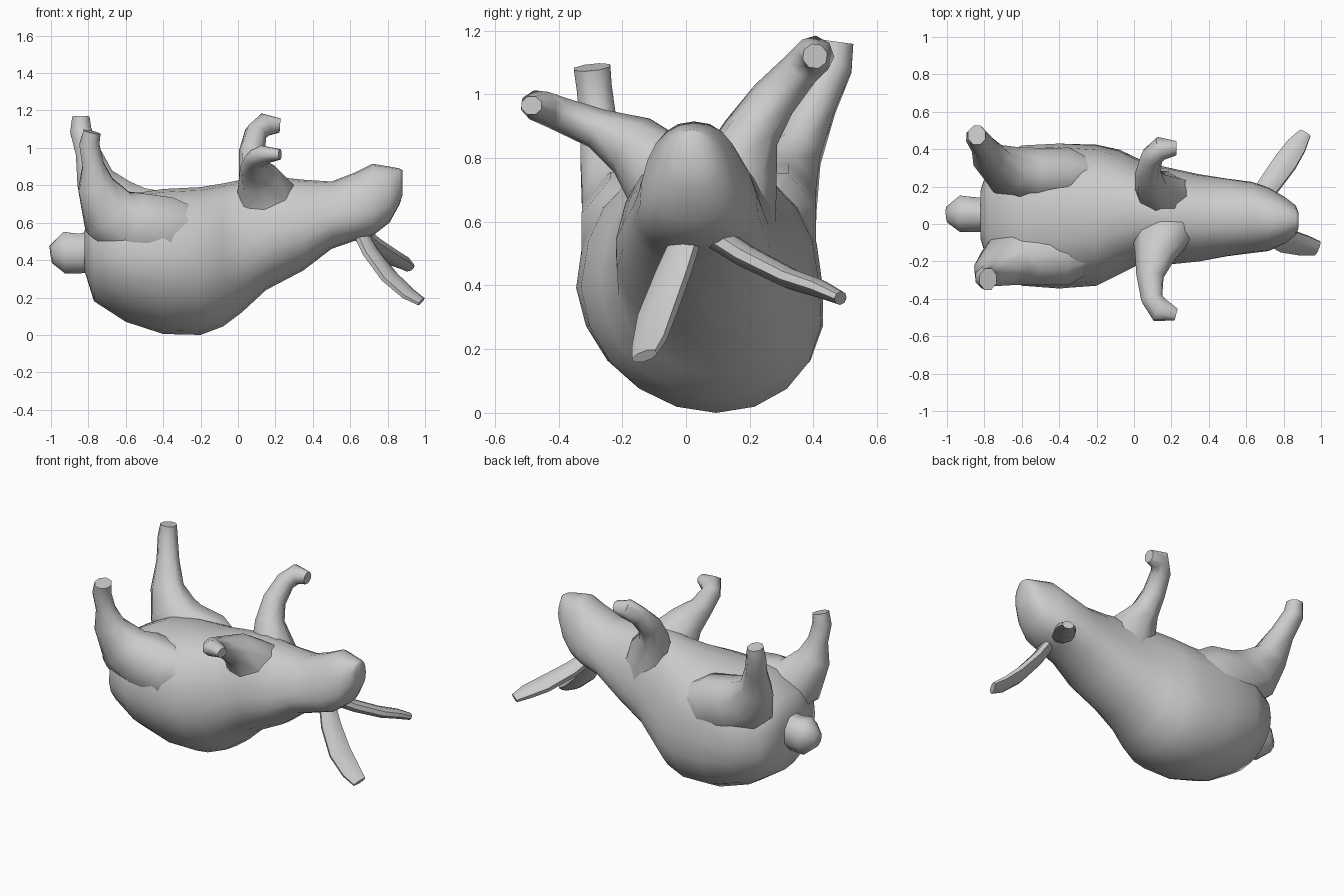
import bpy
import math
from mathutils import Vector


def skin(name, rings, angle=55):
    """Bridge a list of equal-length rings into a capped, smooth mesh."""
    n = len(rings[0])
    verts = [p for r in rings for p in r]
    faces = [list(range(n))[::-1], list(range(len(verts) - n, len(verts)))]
    for i in range(len(rings) - 1):
        for j in range(n):
            k = (j + 1) % n
            faces.append([i * n + j, i * n + k, (i + 1) * n + k, (i + 1) * n + j])
    me = bpy.data.meshes.new(name)
    me.from_pydata(verts, [], faces)
    me.shade_smooth()
    me.set_sharp_from_angle(angle=math.radians(angle))
    ob = bpy.data.objects.new(name, me)
    bpy.context.collection.objects.link(ob)
    return ob


def limb(name, path, wide, sides=8):
    """Tube through (x, y, z, half width, half thickness) points."""
    pts = [Vector(p[:3]) for p in path]
    rings = []
    for i, p in enumerate(path):
        t = (pts[min(i + 1, len(pts) - 1)] - pts[max(i - 1, 0)]).normalized()
        u = Vector(wide)
        u = (u - t * u.dot(t)).normalized()
        v = t.cross(u)
        rings.append([pts[i] + u * p[3] * math.cos(a) + v * p[4] * math.sin(a)
                      for a in (2 * math.pi * (j + .5) / sides for j in range(sides))])
    return skin(name, rings)


# Body and head: x, z low, z high, y low, y high, top pinch, sideways lean
sections = [
    (-0.82, 0.34, 0.56, -0.08, 0.18, 0.0, 0.0),
    (-0.77, 0.18, 0.66, -0.25, 0.34, 0.0, 0.02),
    (-0.60, 0.07, 0.75, -0.33, 0.42, 0.0, 0.04),
    (-0.40, 0.005, 0.78, -0.345, 0.43, 0.03, 0.05),
    (-0.20, 0.0, 0.79, -0.33, 0.42, 0.06, 0.05),
    (-0.08, 0.045, 0.81, -0.27, 0.39, 0.12, 0.04),
    (0.02, 0.12, 0.83, -0.22, 0.34, 0.18, 0.03),
    (0.15, 0.24, 0.85, -0.22, 0.30, 0.2, 0.02),
    (0.35, 0.345, 0.83, -0.20, 0.26, 0.2, 0.01),
    (0.50, 0.46, 0.82, -0.17, 0.24, 0.2, 0.0),
    (0.63, 0.505, 0.87, -0.15, 0.22, 0.2, 0.0),
    (0.72, 0.53, 0.915, -0.14, 0.19, 0.2, 0.0),
    (0.81, 0.60, 0.90, -0.10, 0.14, 0.15, 0.0),
    (0.865, 0.70, 0.89, -0.06, 0.10, 0.1, 0.0),
    (0.88, 0.75, 0.88, -0.02, 0.06, 0.0, 0.0),
]


def section(x, z0, z1, y0, y1, pinch, lean, n=20):
    """Egg-shaped ring: round below, boxier above."""
    ring = []
    for j in range(n):
        a = 2 * math.pi * j / n
        c, s = math.cos(a), math.sin(a)
        box = 0.85 if s > 0 or x > 0.6 else 1.0
        c = math.copysign(abs(c) ** box, c)
        s = math.copysign(abs(s) ** box, s)
        y = (y0 + y1) / 2 + c * (y1 - y0) / 2 * (1 - pinch * s) + lean * max(0, -s)
        ring.append((x, y, (z0 + z1) / 2 + s * (z1 - z0) / 2))
    return ring


skin("body_and_head", [section(*s) for s in sections], 70)

# Hind legs, each with its thigh
limb("hind_leg_right", [
    (-0.16, -0.16, 0.56, .06, .10), (-0.36, -0.175, 0.55, .165, .20),
    (-0.56, -0.175, 0.58, .165, .20), (-0.69, -0.20, 0.65, .14, .17),
    (-0.76, -0.255, 0.80, .085, .105), (-0.775, -0.275, 0.91, .062, .062),
    (-0.795, -0.288, 1.02, .06, .058), (-0.78, -0.295, 1.085, .062, .05)], (0, 1, 0))
limb("hind_leg_left", [
    (-0.16, 0.25, 0.56, .06, .10), (-0.36, 0.26, 0.57, .16, .20),
    (-0.56, 0.26, 0.62, .16, .19), (-0.68, 0.29, 0.70, .135, .17),
    (-0.76, 0.345, 0.825, .09, .11), (-0.80, 0.41, 0.97, .068, .072),
    (-0.84, 0.465, 1.09, .062, .062), (-0.84, 0.475, 1.165, .055, .05)], (0, 1, 0))

# Front legs with bent paws
limb("front_leg_right", [
    (0.20, 0.02, 0.54, .20, .18), (0.155, -0.05, 0.73, .18, .14),
    (0.11, -0.17, 0.84, .11, .10), (0.085, -0.28, 0.893, .075, .064),
    (0.095, -0.40, 0.94, .06, .055), (0.14, -0.462, 0.965, .07, .05),
    (0.225, -0.485, 0.965, .035, .03)], (1, 0.5, 0))
limb("front_leg_left", [
    (0.20, 0.11, 0.54, .19, .17), (0.15, 0.155, 0.74, .155, .13),
    (0.09, 0.205, 0.88, .088, .09), (0.075, 0.275, 0.985, .068, .075),
    (0.095, 0.36, 1.08, .06, .062), (0.145, 0.405, 1.125, .064, .062),
    (0.225, 0.405, 1.12, .04, .04)], (1, -0.5, 0))

# Ears, flat and flopping down behind the head
limb("ear_right", [
    (0.64, 0.01, 0.57, .05, .035), (0.71, -0.04, 0.44, .065, .034),
    (0.81, -0.09, 0.31, .072, .032), (0.91, -0.115, 0.22, .062, .026),
    (0.98, -0.13, 0.178, .045, .018)], (0.35, 0.9, 0.35))
limb("ear_left", [
    (0.64, 0.08, 0.56, .05, .04), (0.71, 0.19, 0.49, .062, .038),
    (0.81, 0.33, 0.42, .068, .034), (0.87, 0.42, 0.39, .058, .03),
    (0.915, 0.485, 0.36, .035, .022)], (0.85, -0.5, 0.2))

# Tail stub
limb("tail", [
    (-0.74, 0.05, 0.45, .10, .12), (-0.85, 0.05, 0.435, .10, .115),
    (-0.93, 0.055, 0.44, .105, .12), (-1.0, 0.05, 0.43, .045, .05)], (0, 1, 0))
